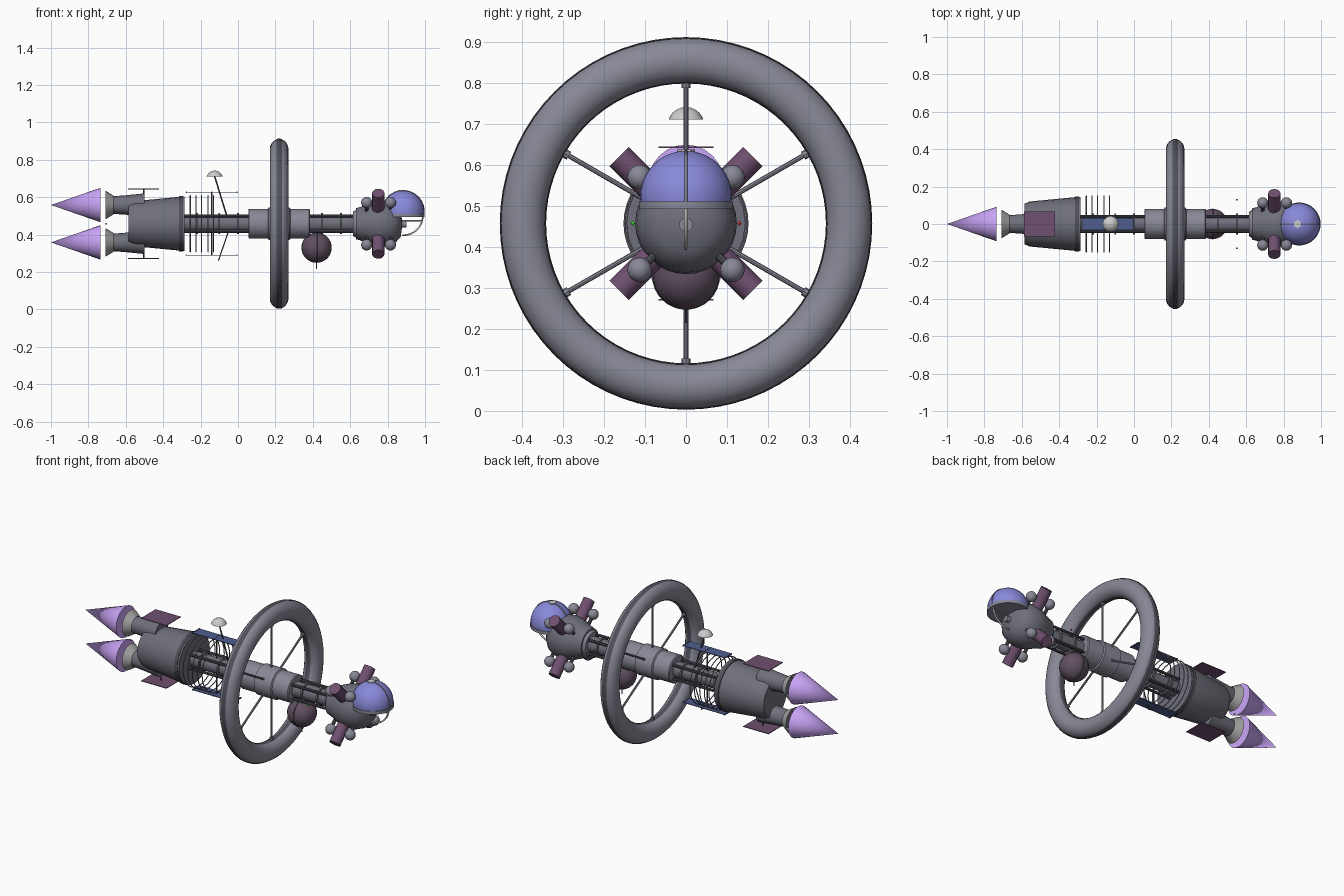
import bpy, bmesh, math
from mathutils import Vector, Matrix

if "Cube" in bpy.data.objects:
    bpy.data.objects.remove(bpy.data.objects["Cube"])

ZC = 0.458  # height of the ship's long axis


def mat(name, r, g, b):
    m = bpy.data.materials.new(name)
    m.diffuse_color = (r, g, b, 1)
    m.use_nodes = True
    m.node_tree.nodes["Principled BSDF"].inputs["Base Color"].default_value = m.diffuse_color
    return m


HULL = mat("hull", .16, .16, .2)
LIGHT = mat("light_hull", .25, .25, .31)
DARK = mat("dark_hull", .08, .08, .1)
PURPLE = mat("purple", .16, .08, .16)
TANK = mat("tank", .12, .08, .12)
GLASS = mat("glass", .25, .25, .7)
FLAME = mat("flame", .6, .38, .95)
PANEL = mat("solar_blue", .08, .11, .28)
WHITE = mat("white", .75, .75, .75)
BELL = mat("bell", .35, .35, .35)
RED = mat("red", .8, .05, .05)
GREEN = mat("green", .05, .8, .05)


def finish(name, bm, m, smooth=True):
    bmesh.ops.remove_doubles(bm, verts=bm.verts, dist=1e-5)
    bmesh.ops.recalc_face_normals(bm, faces=bm.faces)
    me = bpy.data.meshes.new(name)
    bm.to_mesh(me)
    bm.free()
    ob = bpy.data.objects.new(name, me)
    bpy.context.collection.objects.link(ob)
    if m:
        me.materials.append(m)
    if smooth:
        bpy.ops.object.select_all(action='DESELECT')
        ob.select_set(True)
        bpy.context.view_layer.objects.active = ob
        bpy.ops.object.shade_smooth_by_angle(angle=math.radians(35))
    return ob


def lathe(name, prof, m, seg=32, y=0, z=ZC, closed=False):
    """Revolve (x, radius) points about an axis along x."""
    bm = bmesh.new()
    rings = [[bm.verts.new((x, y + max(r, 1e-7) * math.cos(2 * math.pi * i / seg),
                            z + max(r, 1e-7) * math.sin(2 * math.pi * i / seg)))
              for i in range(seg)] for x, r in prof]
    pairs = list(zip(rings, rings[1:]))
    if closed:
        pairs.append((rings[-1], rings[0]))
    for a, b in pairs:
        for i in range(seg):
            j = (i + 1) % seg
            bm.faces.new((a[i], a[j], b[j], b[i]))
    if not closed:
        for ring, p in ((rings[0], prof[0]), (rings[-1], prof[-1])):
            if p[1] > 1e-4:
                bm.faces.new(ring)
    return finish(name, bm, m)


def torus(name, x, R, rr, rx, m, seg=64, n=16, z=ZC):
    prof = [(x + rx * math.cos(2 * math.pi * k / n), R + rr * math.sin(2 * math.pi * k / n))
            for k in range(n)]
    return lathe(name, prof, m, seg, z=z, closed=True)


def rod(name, p, q, r, m, seg=8, r2=None):
    p, q = Vector(p), Vector(q)
    d = q - p
    bm = bmesh.new()
    M = Matrix.Translation((p + q) / 2) @ d.to_track_quat('Z', 'Y').to_matrix().to_4x4()
    bmesh.ops.create_cone(bm, cap_ends=True, segments=seg, radius1=r,
                          radius2=r if r2 is None else r2, depth=d.length, matrix=M)
    return finish(name, bm, m)


def box(name, c, s, m):
    bm = bmesh.new()
    bmesh.ops.create_cube(bm, size=1, matrix=Matrix.Translation(c) @ Matrix.Diagonal((*s, 1)))
    return finish(name, bm, m, False)


def ball(name, c, r, m, u=16, v=10, cut=None):
    bm = bmesh.new()
    bmesh.ops.create_uvsphere(bm, u_segments=u, v_segments=v, radius=r,
                              matrix=Matrix.Translation(c))
    if cut is not None:  # keep only what lies above the cut height
        g = bm.verts[:] + bm.edges[:] + bm.faces[:]
        bmesh.ops.bisect_plane(bm, geom=g, plane_co=(0, 0, cut), plane_no=(0, 0, 1),
                               clear_inner=True)
    return finish(name, bm, m)


# central spine with four longerons and frames
lathe("spine", [(-.3, .045), (.66, .045)], HULL, 12)
for k in range(4):
    a = math.pi / 4 + k * math.pi / 2
    y, z = .057 * math.cos(a), ZC + .057 * math.sin(a)
    rod("longeron", (-.3, y, z), (.65, y, z), .008, DARK)
for x in (-.22, -.1, 0, .45, .55):
    lathe("spine_frame", [(x - .005, .056), (x + .005, .056)], HULL, 12)

# hub and habitat ring
lathe("hub", [(.055, .075), (.06, .08), (.16, .08), (.165, .088), (.275, .088),
              (.28, .08), (.38, .08), (.385, .075)], LIGHT)
torus("habitat_ring", .22, .398, .055, .05, LIGHT, 72, 20)
for R in (.452, .344):
    torus("ring_trim", .22, R, .003, .014, DARK, 72, 6)
for k in range(6):
    a = math.pi / 2 + k * math.pi / 3
    c, s = math.cos(a), math.sin(a)
    rod("spoke", (.22, .08 * c, ZC + .08 * s), (.22, .35 * c, ZC + .35 * s), .006, LIGHT)
    rod("spoke_socket", (.22, .33 * c, ZC + .33 * s), (.22, .35 * c, ZC + .35 * s), .011, LIGHT)

# engine block and radiator hoops
lathe("engine_block", [(-.585, .108), (-.56, .12), (-.30, .145), (-.285, .145)], HULL, 24)
lathe("engine_block_band", [(-.315, .148), (-.295, .148)], DARK, 24)
for x in (-.255, -.225, -.195, -.16, -.13):
    torus("radiator_hoop", x, .15, .003, .003, LIGHT, 40, 6)

# two engines, bells, exhaust plumes, and heat plates, mirrored top and bottom
for s in (1, -1):
    z = ZC + s * .1
    lathe("engine_barrel", [(-.68, .046), (-.6, .052), (-.5, .062)], HULL, 16, z=z)
    lathe("engine_bell", [(-.708, .076), (-.675, .056), (-.665, .05), (-.672, .045),
                          (-.702, .068)], BELL, 24, z=z, closed=True)
    lathe("exhaust_plume", [(-1, 0), (-.735, .092)], FLAME, 24, z=z)
    box("heat_plate", (-.505, 0, ZC + s * .186), (.165, .135, .004), PURPLE)
    rod("heat_plate_strut", (-.505, 0, ZC + s * .1), (-.505, 0, ZC + s * .186), .004, DARK)
    # solar panels
    box("solar_panel", (-.14, 0, ZC + s * .168), (.28, .066, .004), PANEL)
    for x in (-.275, -.14, -.005):
        box("solar_panel_bar", (x, 0, ZC + s * .168), (.006, .07, .006), DARK)
    rod("solar_panel_strut", (-.14, 0, ZC + s * .04), (-.14, 0, ZC + s * .168), .004, DARK)

# dish antenna, mast and lower whip
ball("dish", (-.125, 0, .697), .045, WHITE, 20, 12, .711)
rod("dish_mast", (-.06, 0, .5), (-.125, 0, .712), .004, DARK)
rod("whip_antenna", (-.05, 0, .42), (-.105, 0, .26), .003, DARK)

# slung fuel tank
ball("fuel_tank", (.42, 0, .33), .081, TANK, 24, 14)
torus("tank_band", .42, .081, .002, .004, DARK, 32, 6, z=.33)
rod("tank_probe", (.42, 0, .215), (.42, 0, .26), .003, DARK)
rod("tank_hanger", (.42, 0, .39), (.42, 0, .43), .02, DARK)

# command module
lathe("command_module", [(.63, .06), (.63, .083), (.65, .088), (.68, .1), (.72, .117),
                         (.76, .124), (.8, .12), (.84, .104), (.87, .07), (.88, 0)], HULL, 32)
lathe("neck_collar", [(.615, .065), (.632, .075)], LIGHT, 24)

# glass dome with sill, rib and top cap
ball("dome", (.883, 0, .523), .112, GLASS, 32, 20, .51)
rod("dome_sill", (.883, 0, .493), (.883, 0, .511), .115, LIGHT, 32)


def arc(name, c, r, a0, a1, w, m, n=16):
    """Rail bent in the xz plane."""
    cu = bpy.data.curves.new(name, 'CURVE')
    cu.dimensions = '3D'
    cu.bevel_depth = w
    cu.bevel_resolution = 1
    sp = cu.splines.new('POLY')
    sp.points.add(n)
    for i, p in enumerate(sp.points):
        a = math.radians(a0 + (a1 - a0) * i / n)
        p.co = (c[0] + r * math.cos(a), c[1], c[2] + r * math.sin(a), 1)
    ob = bpy.data.objects.new(name, cu)
    cu.materials.append(m)
    bpy.context.collection.objects.link(ob)


arc("dome_rib", (.883, 0, .523), .112, -8, 188, .004, LIGHT)
rod("dome_cap", (.875, 0, .63), (.875, 0, .638), .022, WHITE, 6)
arc("chin_rail", (.885, 0, .5), .103, 0, -95, .005, WHITE)
rod("nose_probe", (.87, 0, .455), (.9, 0, .455), .017, LIGHT, 16)
rod("nose_boom", (.87, 0, .475), (.985, 0, .475), .004, WHITE)

# four diagonal thruster pods, each with two small spherical tanks
for k in range(4):
    a = math.pi / 4 + k * math.pi / 2
    c, s = math.cos(a), math.sin(a)
    rod("thruster_pod", (.75, .09 * c, ZC + .09 * s), (.75, .231 * c, ZC + .231 * s),
        .033, PURPLE, 16)
    for x in (.688, .815):
        ball("pod_tank", (x, .16 * c, ZC + .16 * s), .03, LIGHT)
        rod("pod_tank_mount", (x, .09 * c, ZC + .09 * s), (x, .15 * c, ZC + .15 * s), .01, DARK)

# navigation lamps
ball("lamp_port", (.55, .13, ZC), .005, RED, 8, 6)
ball("lamp_starboard", (.55, -.13, ZC), .005, GREEN, 8, 6)
ball("tail_lamp", (-.705, 0, ZC), .005, WHITE, 8, 6)
